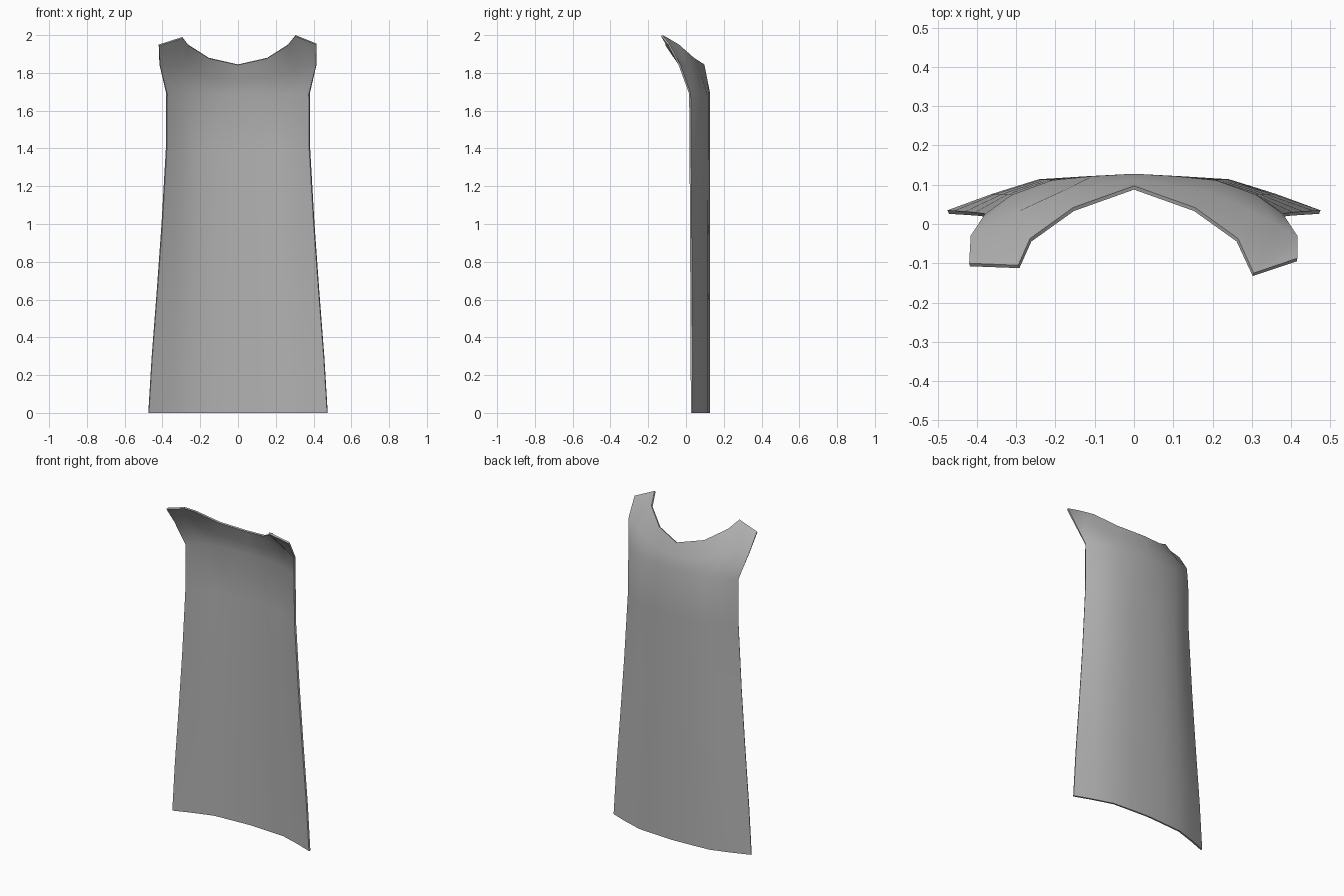
import bpy, bmesh

if "Cube" in bpy.data.objects:
    bpy.data.objects.remove(bpy.data.objects["Cube"])

# Cloth material
cloth = bpy.data.materials.new("grey cloth")
cloth.diffuse_color = (0.45, 0.45, 0.45, 1)
cloth.use_nodes = True
cloth.node_tree.nodes["Principled BSDF"].inputs["Base Color"].default_value = cloth.diffuse_color

# Hanging part: height, half width, depth of the outer edge
hang = [(0.0, 0.475, 0.035), (0.3, 0.457, 0.034), (0.65, 0.43, 0.032), (1.0, 0.405, 0.03),
        (1.4, 0.382, 0.027), (1.69, 0.38, 0.025)]
# Cross-section from spine to edge: share of half width, share of bulge
hem = [(0, 1), (0.26, 0.93), (0.51, 0.85), (0.76, 0.45), (1, 0)]
top = [(0, 1), (0.28, 0.94), (0.55, 0.84), (0.82, 0.48), (1, 0)]

rows = []
for z, w, edge in hang:
    t = z / 1.69
    row = []
    for (u0, b0), (u1, b1) in zip(hem, top):
        u, b = u0 + (u1 - u0) * t, b0 + (b1 - b0) * t
        row.append((u * w, edge + (0.128 - edge) * b, z))
    rows.append(row)

# Shoulder curve and neckline
rows.append([(0, 0.113, 1.765), (0.185, 0.083, 1.785), (0.30, 0.03, 1.825),
             (0.365, 0.0, 1.84), (0.416, -0.03, 1.845)])
rows.append([(0, 0.097, 1.845), (0.155, 0.042, 1.88), (0.265, -0.037, 1.95),
             (0.305, -0.125, 2.0), (0.416, -0.087, 1.955)])


def mirrored(row):
    left = [(-x, y, z) for x, y, z in row[:0:-1]]
    return left + row


full = [mirrored(r) for r in rows]
# The left shoulder tip is folded slightly lower
full[-1][0] = (-0.42, -0.10, 1.95)
full[-1][1] = (-0.295, -0.105, 1.99)

# Cape sheet
bm = bmesh.new()
grid = [[bm.verts.new(p) for p in r] for r in full]
for a, b in zip(grid, grid[1:]):
    for i in range(len(a) - 1):
        bm.faces.new((a[i + 1], a[i], b[i], b[i + 1]))
mesh = bpy.data.meshes.new("cape")
bm.to_mesh(mesh)
bm.free()
cape = bpy.data.objects.new("cape", mesh)
bpy.context.collection.objects.link(cape)
mesh.materials.append(cloth)

# Cloth thickness, grown towards the inside
solid = cape.modifiers.new("thickness", 'SOLIDIFY')
solid.thickness = 0.01
solid.offset = -1

bpy.context.view_layer.objects.active = cape
cape.select_set(True)
bpy.ops.object.modifier_apply(modifier=solid.name)
bpy.ops.object.shade_smooth_by_angle(angle=0.9)
